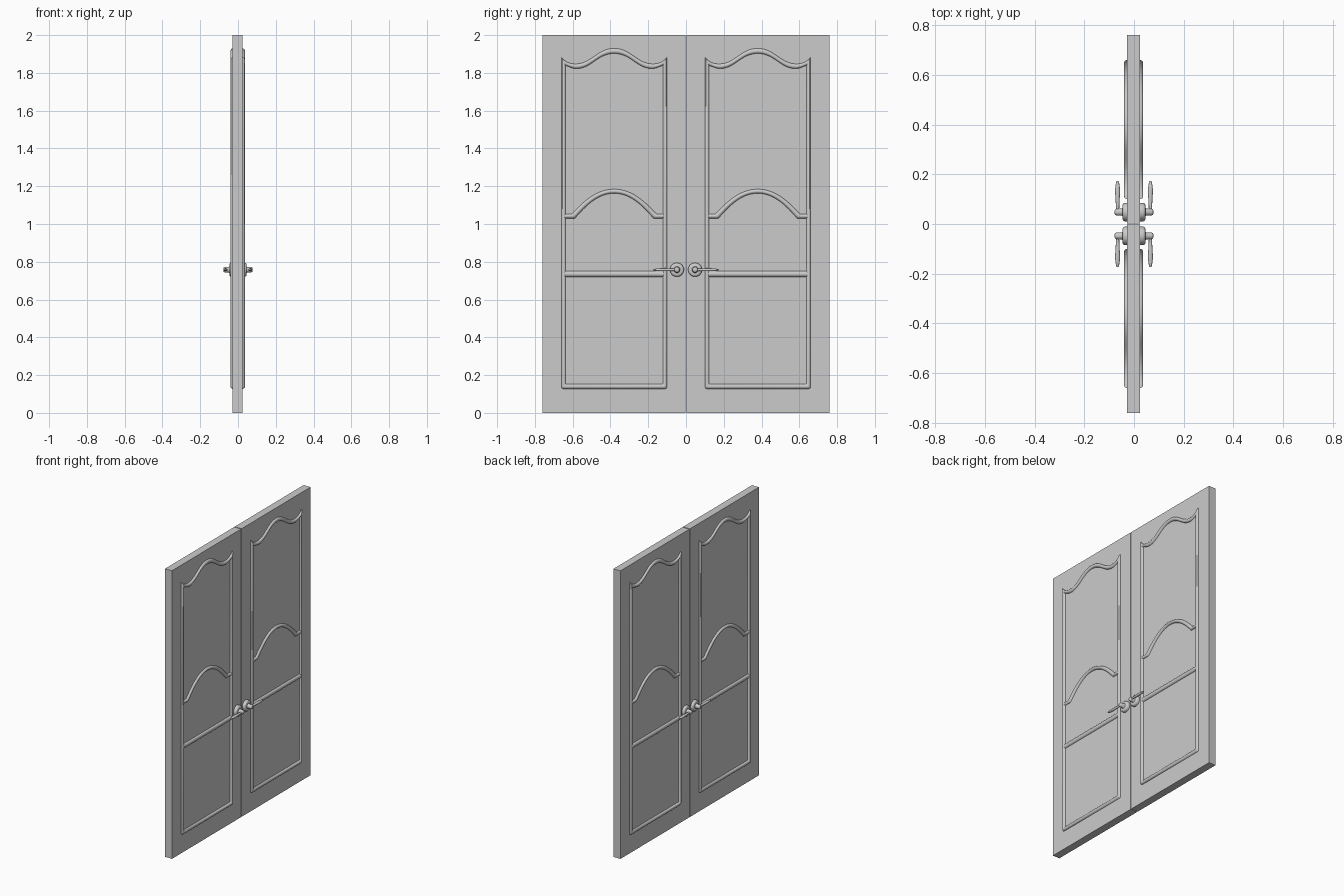
import bpy, bmesh, math
from mathutils import Vector
from mathutils.geometry import interpolate_bezier

if "Cube" in bpy.data.objects:
    bpy.data.objects.remove(bpy.data.objects["Cube"])

YC = 0.38  # centre of each door leaf in y


def finish(name, bm, angle=40):
    bmesh.ops.recalc_face_normals(bm, faces=bm.faces)
    me = bpy.data.meshes.new(name)
    bm.to_mesh(me)
    bm.free()
    ob = bpy.data.objects.new(name, me)
    bpy.context.collection.objects.link(ob)
    bpy.context.view_layer.objects.active = ob
    ob.select_set(True)
    bpy.ops.object.shade_smooth_by_angle(angle=math.radians(angle))
    ob.select_set(False)


def loft(name, rings, closed=False):
    """Skin a list of equal-sized point rings; cap the ends if open."""
    bm = bmesh.new()
    vs = [[bm.verts.new(p) for p in r] for r in rings]
    n, m = len(vs), len(vs[0])
    for i in range(n if closed else n - 1):
        a, b = vs[i], vs[(i + 1) % n]
        for j in range(m):
            k = (j + 1) % m
            bm.faces.new((a[j], a[k], b[k], b[j]))
    if not closed:
        bm.faces.new(vs[0])
        bm.faces.new(vs[-1])
    finish(name, bm)


def bez(a, ha, hb, b, n=12):
    pts = interpolate_bezier(*[Vector((*p, 0)) for p in (a, ha, hb, b)], n)
    return [(p.x, p.y) for p in pts]


def mirrored(half):
    """Extend a left half outline ending on u = 0 to the right."""
    return half + [(-u, z) for u, z in reversed(half) if abs(u) > 1e-6]


def moulding(name, edge_a, edge_b, closed, side, sy):
    """Half-round bead between two edges, on one face of one leaf."""
    rings = []
    for (ua, za), (ub, zb) in zip(edge_a, edge_b):
        ring = []
        for i in range(9):
            w = math.pi * i / 8
            t = 0.5 - 0.5 * math.cos(w)
            h = 0.0135 * math.sin(w) - 0.0015
            ring.append((-0.0015 + side * (0.0265 + h),
                         sy * (YC + ua + (ub - ua) * t), za + (zb - za) * t))
        rings.append(ring)
    loft(name, rings, closed)


# Panel outlines (u measured from leaf centre, z height)
outer = mirrored([(-.27, .127), (-.277, .13), (-.28, .137)]
                 + bez((-.28, 1.885), (-.265, 1.86), (-.235, 1.848), (-.205, 1.848), 8)
                 + bez((-.205, 1.848), (-.12, 1.848), (-.09, 1.93), (0, 1.93), 16)[1:])
inner = mirrored([(-.254, .153), (-.256, .154), (-.257, .156)]
                 + bez((-.257, 1.836), (-.24, 1.836), (-.225, 1.822), (-.2, 1.822), 8)
                 + bez((-.2, 1.822), (-.12, 1.822), (-.09, 1.902), (0, 1.902), 16)[1:])
arch_top = mirrored([(-.262, 1.053)] + bez((-.225, 1.053), (-.17, 1.11), (-.1, 1.185), (0, 1.185), 16))
arch_low = mirrored([(-.262, 1.03)] + bez((-.208, 1.03), (-.155, 1.09), (-.09, 1.162), (0, 1.162), 16))
rail_top = [(-.262, .751), (.262, .751)]
rail_low = [(-.262, .72), (.262, .72)]

# Handle profiles: (x, radius) for the rose and spindle, (y, half x, half z) for the lever
rose = [(.02, .037), (.038, .037), (.043, .034), (.046, .028), (.046, .017), (.049, .0145),
        (.070, .0145), (.075, .012), (.0775, .007)]
lever = [(.046, .006, .006), (.075, .007, .007), (.105, .0085, .008), (.135, .0105, .008),
         (.155, .008, .0065), (.168, .0055, .004), (.174, .003, .002)]
HY, HZ, LX = 0.048, 0.758, 0.066


def circle(n):
    return [(math.cos(2 * math.pi * i / n), math.sin(2 * math.pi * i / n)) for i in range(n)]


for sy, leaf in ((1, "right"), (-1, "left")):
    # Door slab
    bm = bmesh.new()
    bmesh.ops.create_cube(bm, size=1)
    for v in bm.verts:
        v.co = (-.0015 + v.co.x * .053, sy * (.3815 + v.co.y * .757), v.co.z * 2 + 1)
    finish("door_leaf_" + leaf, bm)
    for side, face in ((1, "front"), (-1, "back")):
        tag = f"_{leaf}_{face}"
        # Decorative beads
        moulding("panel_frame" + tag, outer, inner, True, side, sy)
        moulding("arched_rail" + tag, arch_top, arch_low, False, side, sy)
        moulding("lower_rail" + tag, rail_top, rail_low, False, side, sy)
        # Handle rose with spindle, and lever
        loft("handle_rose" + tag, [[(side * x, sy * (HY + r * c), HZ + r * s)
                                    for c, s in circle(32)] for x, r in rose])
        loft("handle_lever" + tag, [[(side * (LX + hx * c), sy * y, HZ + hz * s)
                                     for c, s in circle(16)] for y, hx, hz in lever])
